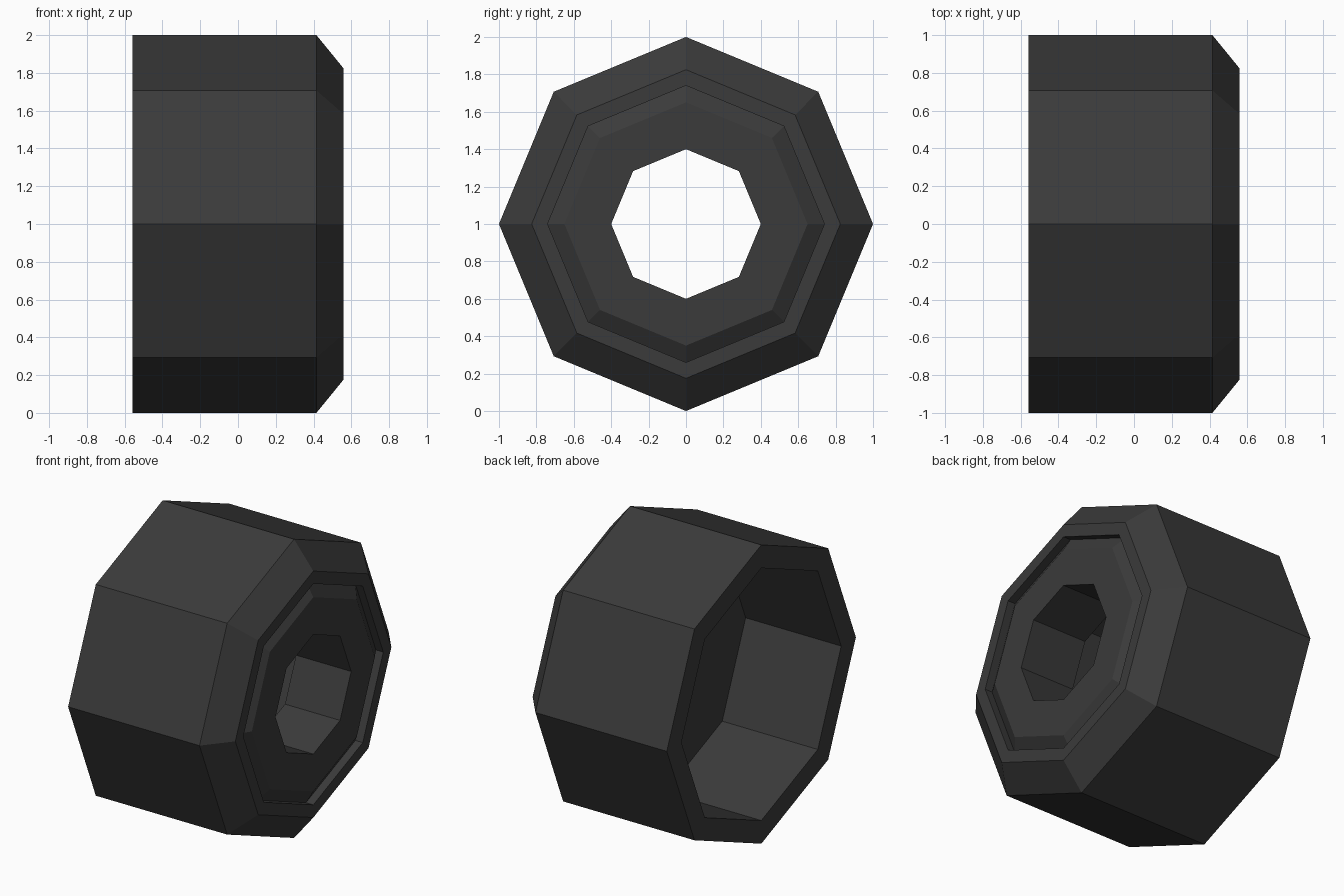
import bpy, bmesh, math

if "Cube" in bpy.data.objects:
    bpy.data.objects.remove(bpy.data.objects["Cube"])

SIDES = 8
HALF = 0.558

# Closed cross-section (x along the axis, radius), revolved in eight flat steps
profile = [
    (-HALF, 0.845),         # rear rim, inner edge
    (-HALF, 1.0),           # rear rim, outer edge
    (0.415, 1.0),           # end of outer wall
    (HALF, 0.825),          # front chamfer
    (HALF, 0.74),           # front lip
    (HALF - 0.055, 0.74),   # groove bottom
    (HALF, 0.65),           # sloped groove side to front plate
    (HALF, 0.40),           # bore, front edge
    (0.15, 0.40),           # bore, rear edge
    (0.15, 0.845),          # cavity floor
]

bm = bmesh.new()
rings = []
for i in range(SIDES):
    a = 2 * math.pi * i / SIDES
    rings.append([bm.verts.new((x, r * math.cos(a), 1 + r * math.sin(a)))
                  for x, r in profile])

n = len(profile)
for i in range(SIDES):
    a, b = rings[i], rings[(i + 1) % SIDES]
    for j in range(n):
        k = (j + 1) % n
        bm.faces.new((a[j], a[k], b[k], b[j]))
bmesh.ops.recalc_face_normals(bm, faces=bm.faces)

mesh = bpy.data.meshes.new("octagonal_housing")
bm.to_mesh(mesh)
bm.free()

# Single dark grey finish
mat = bpy.data.materials.new("dark grey")
mat.diffuse_color = (0.043, 0.043, 0.043, 1)
mat.use_nodes = True
mat.node_tree.nodes["Principled BSDF"].inputs["Base Color"].default_value = mat.diffuse_color
mesh.materials.append(mat)

housing = bpy.data.objects.new("octagonal_housing", mesh)
bpy.context.collection.objects.link(housing)
